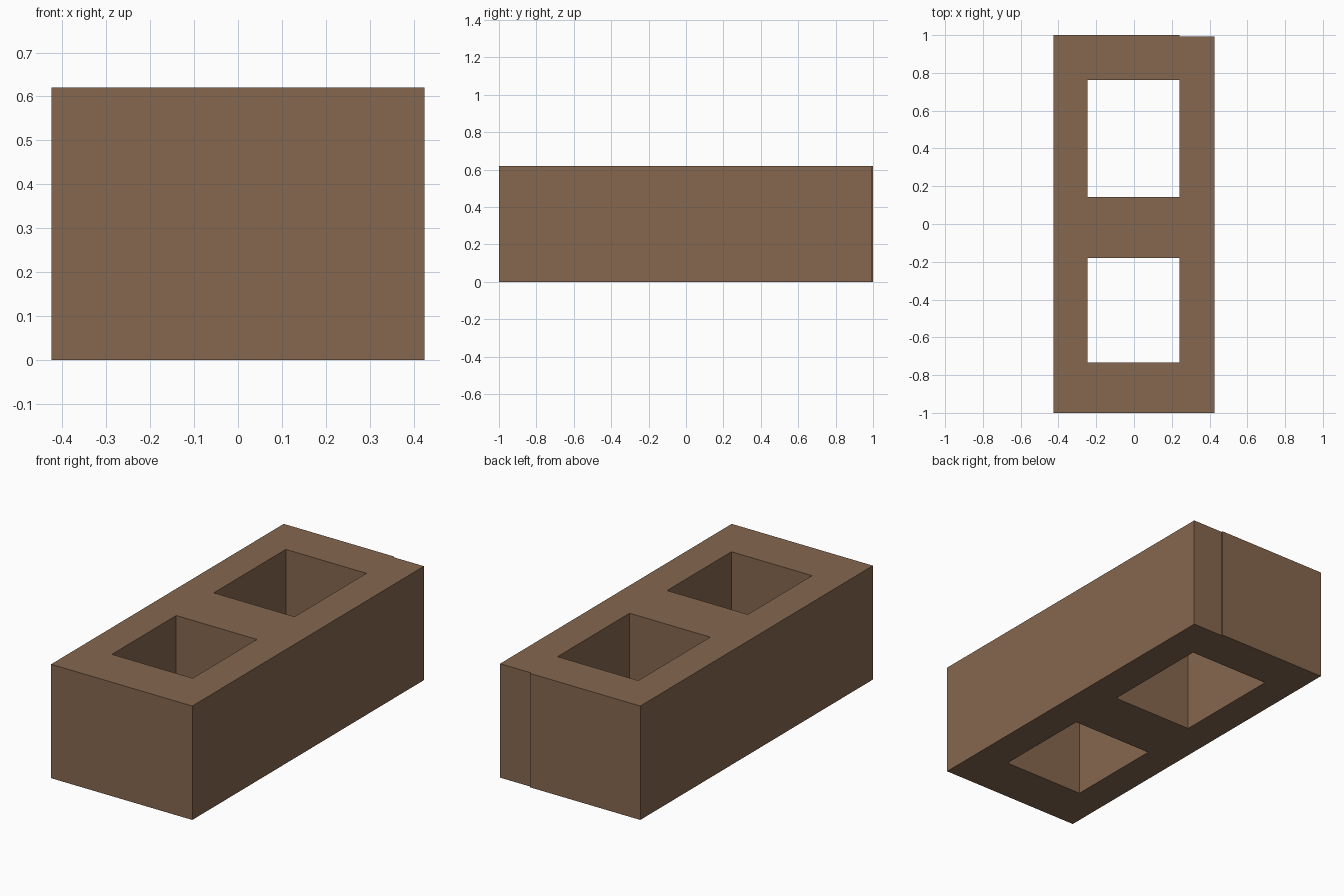
import bpy, bmesh, math

if "Cube" in bpy.data.objects:
    bpy.data.objects.remove(bpy.data.objects["Cube"])

HEIGHT = 0.62
XS = [-0.425, -0.246, 0.24, 0.425]
YS = [-1.0, -0.733, -0.18, 0.143, 0.762, 0.992, 1.0]
# open cells of the plan: two square cores and the shallow step at the back right
OPEN = {(1, 1), (1, 3), (2, 5)}

mat = bpy.data.materials.new("brown clay")
mat.diffuse_color = (0.235, 0.136, 0.078, 1.0)
mat.use_nodes = True
mat.node_tree.nodes["Principled BSDF"].inputs["Base Color"].default_value = mat.diffuse_color

# plan of the block: solid cells of the grid
bm = bmesh.new()
grid = [[bm.verts.new((x, y, 0)) for y in YS] for x in XS]
for i in range(len(XS) - 1):
    for j in range(len(YS) - 1):
        if (i, j) not in OPEN:
            bm.faces.new((grid[i][j], grid[i + 1][j], grid[i + 1][j + 1], grid[i][j + 1]))

# raise the plan to full height
top = bmesh.ops.extrude_face_region(bm, geom=bm.faces[:], use_keep_orig=True)
bmesh.ops.translate(bm, vec=(0, 0, HEIGHT),
                    verts=[g for g in top["geom"] if isinstance(g, bmesh.types.BMVert)])
bmesh.ops.recalc_face_normals(bm, faces=bm.faces[:])

mesh = bpy.data.meshes.new("hollow_block")
bm.to_mesh(mesh)
bm.free()
mesh.materials.append(mat)
block = bpy.data.objects.new("hollow_block", mesh)
bpy.context.collection.objects.link(block)
